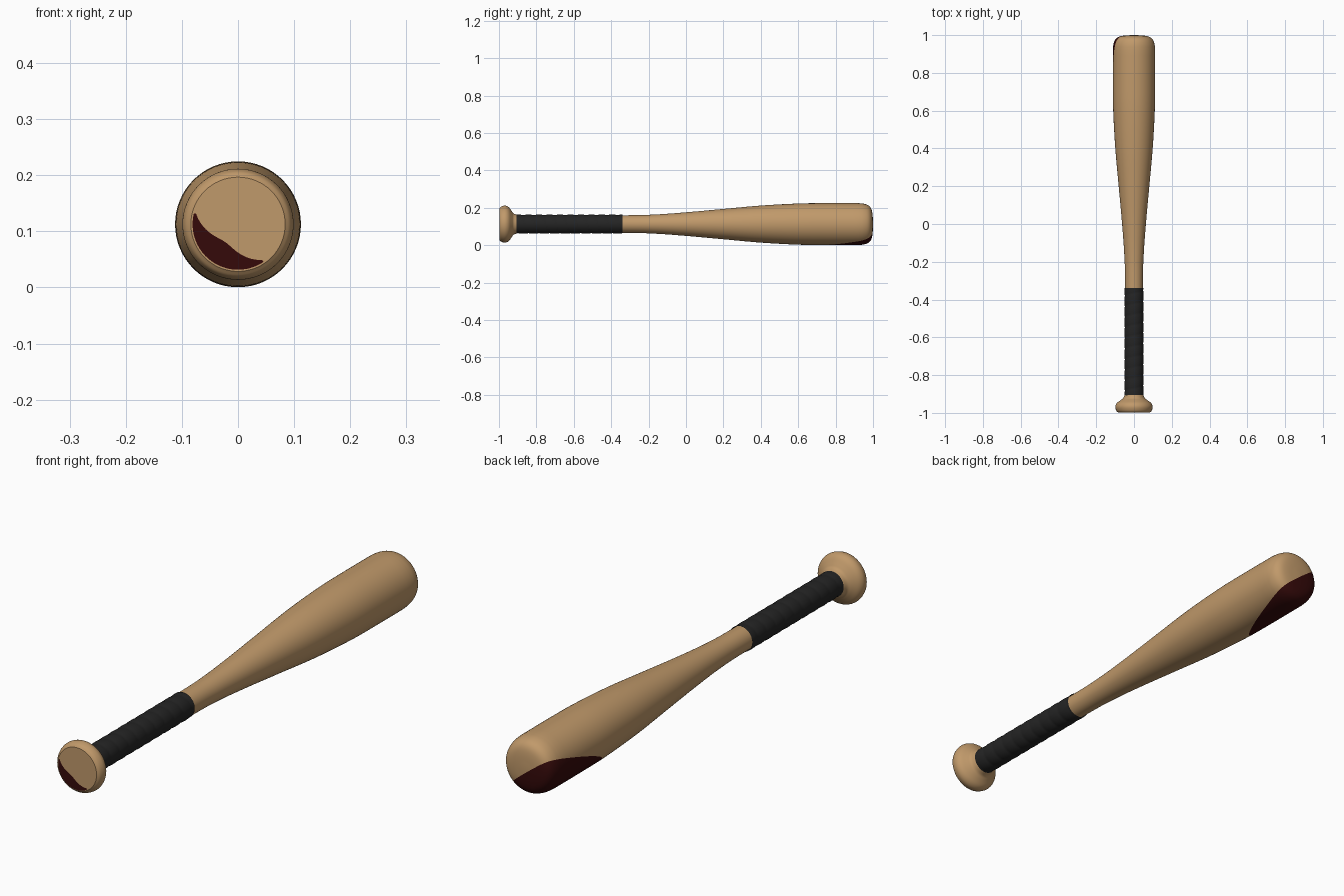
import bpy, bmesh
from math import sin, cos, pi, radians
from mathutils import Vector

CENTRE_Z = 0.1125
SEGMENTS = 64

cube = bpy.data.objects.get("Cube")
if cube:
    bpy.data.objects.remove(cube, do_unlink=True)


def material(name, colour, roughness=0.7):
    mat = bpy.data.materials.new(name)
    mat.use_nodes = True
    mat.diffuse_color = (*colour, 1)
    bsdf = mat.node_tree.nodes["Principled BSDF"]
    bsdf.inputs["Base Color"].default_value = (*colour, 1)
    bsdf.inputs["Roughness"].default_value = roughness
    return mat


wood = material("wood", (0.53, 0.32, 0.145))
tape = material("black_tape", (0.018, 0.018, 0.018))
stain = material("dark_red_stain", (0.036, 0.003, 0.003))


def finish(name, bm, mats, angle=40):
    mesh = bpy.data.meshes.new(name)
    bm.to_mesh(mesh)
    bm.free()
    for mat in mats:
        mesh.materials.append(mat)
    obj = bpy.data.objects.new(name, mesh)
    bpy.context.collection.objects.link(obj)
    obj.location.z = CENTRE_Z
    bpy.ops.object.select_all(action="DESELECT")
    obj.select_set(True)
    bpy.context.view_layer.objects.active = obj
    bpy.ops.object.shade_smooth_by_angle(angle=radians(angle))
    return obj


def smooth_profile(points, steps):
    """Catmull-Rom curve through (y, radius) points."""
    pts = [Vector(p) for p in points]
    pts = [2 * pts[0] - pts[1]] + pts + [2 * pts[-1] - pts[-2]]
    out = []
    for a, b, c, d in zip(pts, pts[1:], pts[2:], pts[3:]):
        for i in range(steps):
            t = i / steps
            out.append(0.5 * (2 * b + (c - a) * t + (2 * a - 5 * b + 4 * c - d) * t ** 2
                              + (3 * b - a - 3 * c + d) * t ** 3))
    return out + [pts[-2]]


def lathe(rows, radius_at=None, caps=(False, False)):
    """Rings around the y axis, from (y, radius) rows."""
    bm = bmesh.new()
    rings = []
    for y, r in rows:
        ring = []
        for i in range(SEGMENTS):
            a = 2 * pi * i / SEGMENTS
            rad = radius_at(y, a) if radius_at else r
            ring.append(bm.verts.new((rad * cos(a), y, rad * sin(a))))
        rings.append(ring)
    for lower, upper in zip(rings, rings[1:]):
        for i in range(SEGMENTS):
            j = (i + 1) % SEGMENTS
            bm.faces.new((lower[i], upper[i], upper[j], lower[j]))
    for flag, ring in zip(caps, (rings[0], rings[-1])):
        if flag:
            bm.faces.new(ring)
    bmesh.ops.recalc_face_normals(bm, faces=bm.faces)
    return bm


# Barrel, tapering from the rounded tip down through the handle
taper = smooth_profile([(-0.93, 0.045), (-0.34, 0.047), (-0.17, 0.051), (0, 0.063), (0.2, 0.081),
                        (0.4, 0.099), (0.6, 0.110), (0.75, 0.112), (0.92, 0.112)], 6)
tip = smooth_profile([(0.92, 0.112), (0.95, 0.109), (0.975, 0.100), (0.99, 0.083),
                      (0.997, 0.055), (1.0, 0.012)], 4)
bm = lathe(taper + tip[1:], caps=(False, True))

# Stained side of the tip, cut off by a slanted plane
side = Vector((cos(radians(232)), 0, sin(radians(232))))
normal = (side + Vector((0, 0.27, 0))).normalized()
point = Vector((0, 1, 0)) + side * 0.012
bmesh.ops.bisect_plane(bm, geom=bm.verts[:] + bm.edges[:] + bm.faces[:],
                       plane_co=point, plane_no=normal, dist=1e-5)
for face in bm.faces:
    face.material_index = int((face.calc_center_median() - point).dot(normal) > 0)
finish("barrel", bm, [wood, stain])

# Knob with a flat end and a small collar
knob = smooth_profile([(-0.998, 0.084), (-0.988, 0.094), (-0.967, 0.099), (-0.948, 0.091),
                       (-0.932, 0.070), (-0.922, 0.057), (-0.905, 0.050)], 4)
finish("knob", lathe(knob, caps=(True, False)), [wood])

# Grip tape, wound in a spiral of overlapping turns
START, END, PITCH = -0.912, -0.34, 0.056


def tape_radius(y, a):
    turn = ((y - START) / PITCH + a / (2 * pi)) % 1
    return 0.0478 + 0.0028 * sin(pi * turn) ** 0.5


ROWS = 100
grip_rows = [(START + (END - START) * i / ROWS, 0) for i in range(ROWS + 1)]
finish("grip_tape", lathe(grip_rows, tape_radius), [tape], 60)

# Crescent stain plate on the knob end
bm = bmesh.new()
STEPS = 24
pairs = []
for i in range(STEPS + 1):
    t = i / STEPS
    a = radians(166 + 138 * t)
    inner = 0.079 - 0.038 * sin(pi * t) - 0.002
    pairs.append([bm.verts.new((r * cos(a), -1.0, r * sin(a))) for r in (0.081, inner)])
for (a, b), (c, d) in zip(pairs, pairs[1:]):
    bm.faces.new((a, c, d, b))
bmesh.ops.recalc_face_normals(bm, faces=bm.faces)
if bm.faces[:][0].normal.y > 0:
    bmesh.ops.reverse_faces(bm, faces=bm.faces)
finish("knob_stain", bm, [stain])
